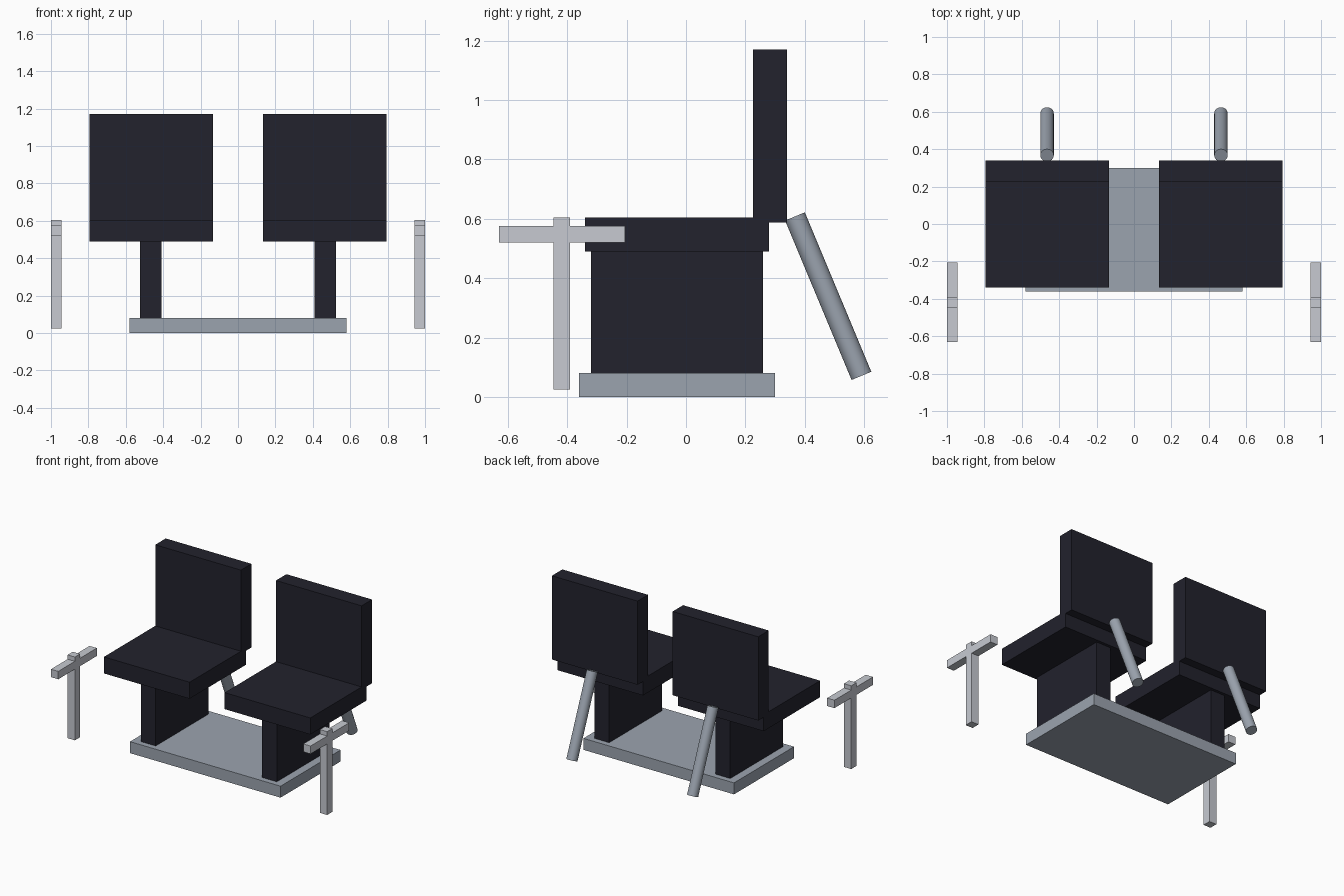
import bpy
from mathutils import Vector

cube = bpy.data.objects.get("Cube")
if cube:
    bpy.data.objects.remove(cube, do_unlink=True)


def material(name, rgb):
    mat = bpy.data.materials.new(name)
    mat.use_nodes = True
    mat.diffuse_color = (*rgb, 1)
    mat.node_tree.nodes["Principled BSDF"].inputs["Base Color"].default_value = (*rgb, 1)
    return mat


BLACK = material("black upholstery", (0.016, 0.016, 0.026))
GREY = material("grey metal", (0.33, 0.37, 0.43))
LIGHT = material("light grey metal", (0.57, 0.59, 0.64))


def box(name, x, y, z, mat):
    """Box from its (min, max) range along each axis."""
    ranges = (x, y, z)
    bpy.ops.mesh.primitive_cube_add(size=1, location=[sum(r) / 2 for r in ranges])
    obj = bpy.context.object
    obj.name = name
    obj.scale = [abs(r[1] - r[0]) for r in ranges]
    bpy.ops.object.transform_apply(location=False, rotation=False, scale=True)
    obj.data.materials.append(mat)
    return obj


def rod(name, start, end, radius, mat):
    """Round rod between two points."""
    a, b = Vector(start), Vector(end)
    bpy.ops.mesh.primitive_cylinder_add(vertices=32, radius=radius, depth=(b - a).length,
                                        location=(a + b) / 2)
    obj = bpy.context.object
    obj.name = name
    obj.rotation_euler = (b - a).to_track_quat("Z", "Y").to_euler()
    obj.data.materials.append(mat)
    bpy.ops.object.shade_smooth_by_angle()


# Shared floor plate
box("base_plate", (-0.58, 0.58), (-0.36, 0.30), (0, 0.08), GREY)

for side, s in (("left", 1), ("right", -1)):
    def part(name, x, y, z, mat):
        return box(f"{side}_{name}", (s * x[0], s * x[1]), y, z, mat)

    # Chair
    part("pedestal", (0.41, 0.523), (-0.32, 0.26), (0.08, 0.49), BLACK)
    part("seat", (0.135, 0.795), (-0.34, 0.28), (0.49, 0.605), BLACK)
    part("backrest", (0.135, 0.795), (0.225, 0.34), (0.587, 1.17), BLACK)

    # Sloping rear strut
    rod(f"{side}_rear_strut", (s * 0.465, 0.367, 0.608), (s * 0.465, 0.591, 0.071), 0.036, GREY)

    # Free-standing arm: post with a crossbar
    part("arm_post", (0.944, 1.0), (-0.447, -0.39), (0.025, 0.605), LIGHT)
    part("arm_crossbar", (0.944, 1.0), (-0.63, -0.205), (0.52, 0.575), LIGHT)
